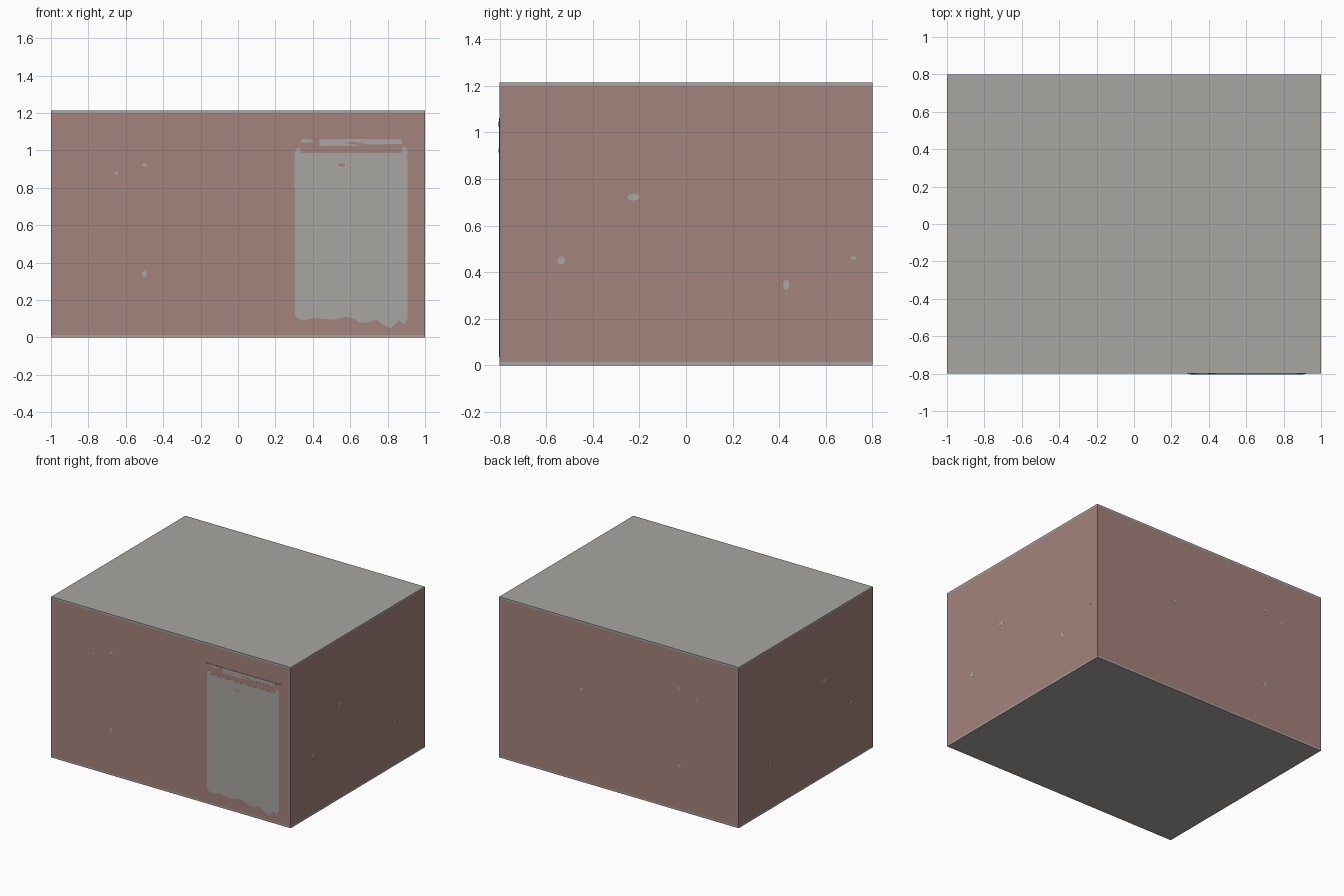
import bpy, bmesh, math
from mathutils import Vector

if "Cube" in bpy.data.objects:
    bpy.data.objects.remove(bpy.data.objects["Cube"])


def material(name, rgb):
    m = bpy.data.materials.new(name)
    m.diffuse_color = (*rgb, 1)
    m.use_nodes = True
    m.node_tree.nodes["Principled BSDF"].inputs["Base Color"].default_value = m.diffuse_color
    return m


PINK = material("dusty pink wall", (0.372, 0.227, 0.203))
GREY = material("warm grey concrete", (0.387, 0.381, 0.354))


def add_object(name, bm, mat):
    bmesh.ops.recalc_face_normals(bm, faces=bm.faces)
    me = bpy.data.meshes.new(name)
    bm.to_mesh(me)
    bm.free()
    me.materials.append(mat)
    ob = bpy.data.objects.new(name, me)
    bpy.context.collection.objects.link(ob)
    return ob


def box(name, lo, hi, mat):
    lo, hi = Vector(lo), Vector(hi)
    bm = bmesh.new()
    bmesh.ops.create_cube(bm, size=1)
    for v in bm.verts:
        v.co = (lo + hi) / 2 + v.co * (hi - lo)
    return add_object(name, bm, mat)


def plate(name, pts, to_world, mat, lo, hi):
    """Thin extruded outline; to_world(u, z, out) places it on a wall."""
    bm = bmesh.new()
    a = [bm.verts.new(to_world(u, z, lo)) for u, z in pts]
    b = [bm.verts.new(to_world(u, z, hi)) for u, z in pts]
    bm.faces.new(a)
    bm.faces.new(b)
    n = len(pts)
    for i in range(n):
        j = (i + 1) % n
        bm.faces.new((a[i], a[j], b[j], b[i]))
    return add_object(name, bm, mat)


def blob(u, z, rx, rz):
    return [(u + rx * math.cos(k * math.tau / 8), z + rz * math.sin(k * math.tau / 8))
            for k in range(8)]


# how each wall maps (along, height, outward) to space
front = lambda u, z, o: (u, -0.8 - o, z)
back = lambda u, z, o: (u, 0.8 + o, z)
right = lambda u, z, o: (1 + o, u, z)
left = lambda u, z, o: (-1 - o, u, z)

# main body
box("floor_slab", (-1, -0.8, 0), (1, 0.8, 0.013), GREY)
box("walls", (-1, -0.8, 0.013), (1, 0.8, 1.2), PINK)
box("roof_slab", (-1, -0.8, 1.2), (1, 0.8, 1.213), GREY)

# door sheet with worn grey paint
box("door", (0.285, -0.803, 0.035), (0.92, -0.8, 1.062), PINK)
panel = [(0.305, 0.12), (0.32, 0.1), (0.35, 0.09), (0.4, 0.105), (0.5, 0.095), (0.53, 0.1),
         (0.58, 0.11), (0.62, 0.1), (0.65, 0.08), (0.7, 0.08), (0.74, 0.095),
         (0.77, 0.07), (0.82, 0.05), (0.86, 0.09), (0.89, 0.07), (0.905, 0.1),
         (0.905, 1.0), (0.895, 1.02), (0.88, 1.015), (0.875, 0.985),
         (0.34, 0.985), (0.33, 1.01), (0.31, 1.01), (0.303, 0.98)]
plate("door_panel", panel, front, GREY, 0.003, 0.0035)
strips = [[(0.33, 1.05), (0.36, 1.04), (0.41, 1.047), (0.39, 1.057), (0.345, 1.062)],
          [(0.435, 1.022), (0.87, 1.028), (0.88, 1.045), (0.87, 1.06), (0.435, 1.06)]]
for i, s in enumerate(strips):
    plate(f"door_top_strip_{i + 1}", s, front, GREY, 0.003, 0.0035)
plate("door_strip_scratch", [(0.58, 1.035), (0.69, 1.024), (0.87, 1.026), (0.87, 1.034), (0.7, 1.032),
                             (0.61, 1.047)], front, PINK, 0.0035, 0.004)
plate("door_chip", blob(0.555, 0.922, 0.02, 0.008), front, PINK, 0.0035, 0.004)

# chipped spots where grey shows through the wall paint
long_chips = [(-0.5, 0.923, 0.014, 0.009), (-0.65, 0.88, 0.008, 0.01), (-0.5, 0.34, 0.015, 0.018)]
side_chips = [(-0.225, 0.722, 0.028, 0.015), (-0.535, 0.45, 0.018, 0.018),
              (0.43, 0.345, 0.014, 0.022), (0.72, 0.46, 0.014, 0.007)]
for wall, place, chips in (("front", front, long_chips),
                           ("back", back, long_chips + [(0.315, 0.7, 0.015, 0.013)]),
                           ("right", right, side_chips), ("left", left, side_chips)):
    for i, c in enumerate(chips):
        plate(f"{wall}_wall_chip_{i + 1}", blob(*c), place, GREY, 0, 0.0005)
